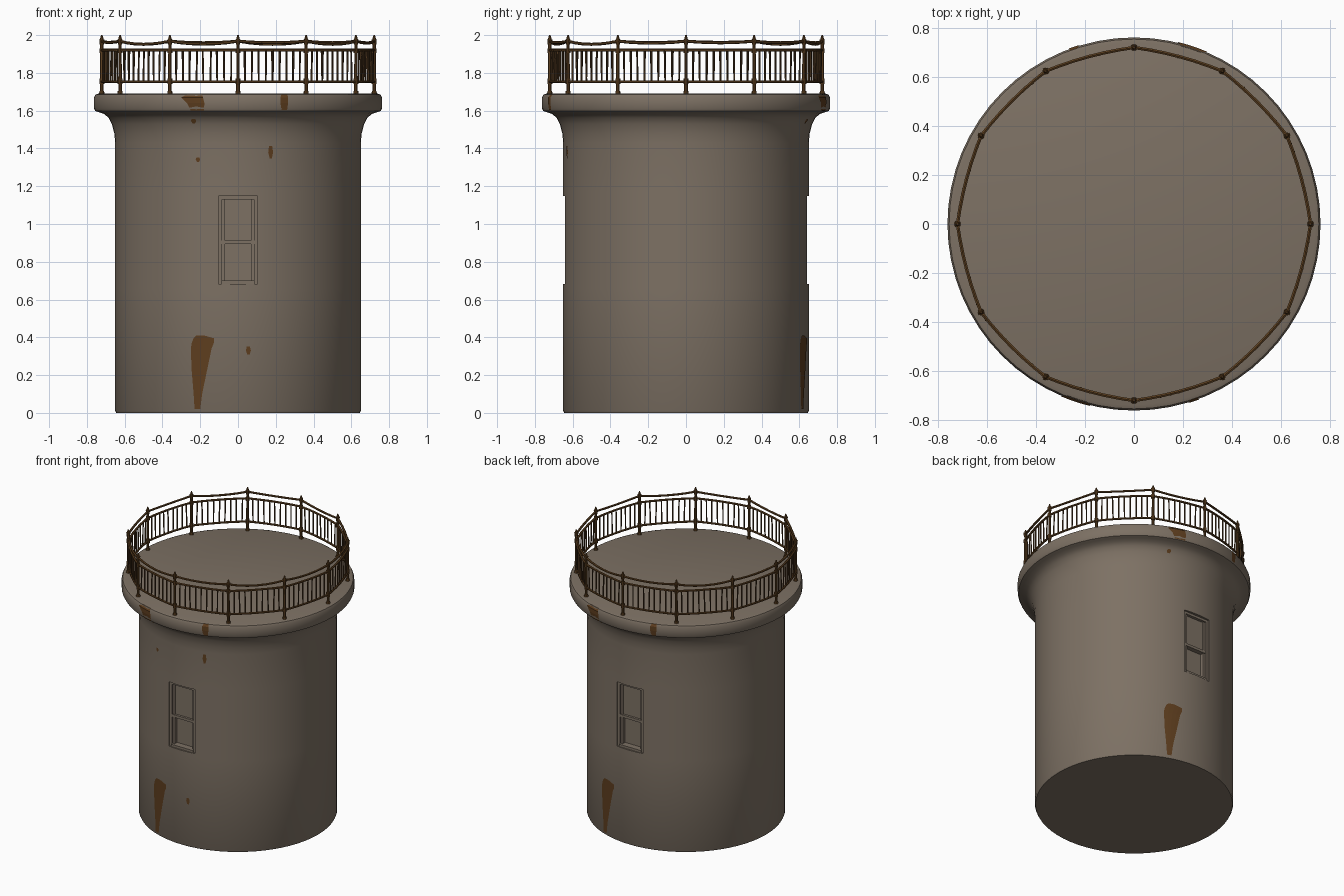
import bpy, bmesh, random
from math import sin, cos, pi, sqrt
from mathutils import Vector, Matrix

random.seed(4)
cube = bpy.data.objects.get("Cube")
if cube:
    bpy.data.objects.remove(cube)


def material(name, rgb):
    m = bpy.data.materials.new(name)
    m.use_nodes = True
    m.diffuse_color = (*rgb, 1)
    m.node_tree.nodes["Principled BSDF"].inputs["Base Color"].default_value = (*rgb, 1)
    return m


STONE = material("weathered stone", (0.205, 0.165, 0.127))
RUST = material("rust stain", (0.11, 0.047, 0.013))
IRON = material("rusty iron", (0.112, 0.052, 0.015))
DARK = material("dark iron", (0.08, 0.039, 0.014))


def make(name, bm, mat, smooth=None):
    bmesh.ops.recalc_face_normals(bm, faces=bm.faces)
    mesh = bpy.data.meshes.new(name)
    bm.to_mesh(mesh)
    bm.free()
    mesh.materials.append(mat)
    ob = bpy.data.objects.new(name, mesh)
    bpy.context.collection.objects.link(ob)
    if smooth:
        shade(ob, smooth)
    return ob


def shade(ob, angle):
    bpy.ops.object.select_all(action="DESELECT")
    ob.select_set(True)
    bpy.context.view_layer.objects.active = ob
    bpy.ops.object.shade_smooth_by_angle(angle=angle)


def rod(bm, p, q, r1, r2=None, sides=6):
    p, q = Vector(p), Vector(q)
    d = q - p
    mat = Matrix.Translation((p + q) / 2) @ d.to_track_quat("Z", "Y").to_matrix().to_4x4()
    bmesh.ops.create_cone(bm, cap_ends=True, segments=sides, radius1=r1,
                          radius2=r1 if r2 is None else r2, depth=d.length, matrix=mat)


def box(bm, lo, hi, turn):
    lo, hi = Vector(lo), Vector(hi)
    mat = turn @ Matrix.Translation((lo + hi) / 2) @ Matrix.Diagonal((*(hi - lo), 1))
    bmesh.ops.create_cube(bm, size=1, matrix=mat)


SIDES = (("front", Matrix.Identity(4)), ("back", Matrix.Rotation(pi, 4, "Z")))

# Tower: one lathed profile with a flared neck and a rounded gallery rim
PROFILE = [(0.645, 0), (0.65, 0.01), (0.65, 0.66), (0.65, 1.17), (0.65, 1.43), (0.655, 1.48),
           (0.668, 1.53), (0.685, 1.562), (0.708, 1.582), (0.735, 1.591), (0.755, 1.598),
           (0.762, 1.612), (0.762, 1.67), (0.755, 1.685), (0.74, 1.69)]
SEG = 64
bm = bmesh.new()
rings = [[bm.verts.new((r * cos(2 * pi * i / SEG), r * sin(2 * pi * i / SEG), z))
          for i in range(SEG)] for r, z in PROFILE]
for a, b in zip(rings, rings[1:]):
    for i in range(SEG):
        j = (i + 1) % SEG
        bm.faces.new((a[i], a[j], b[j], b[i]))
bm.faces.new(rings[0])
bm.faces.new(rings[-1])
tower = make("tower", bm, STONE)

# Window openings, front and back
for side, turn in SIDES:
    bm = bmesh.new()
    box(bm, (-0.104, -0.8, 0.683), (0.104, -0.595, 1.147), turn)
    cutter = make("window_cutter", bm, STONE)
    cutter.hide_render = True
    mod = tower.modifiers.new("opening", "BOOLEAN")
    mod.operation, mod.solver, mod.object = "DIFFERENCE", "EXACT", cutter
    bpy.context.view_layer.objects.active = tower
    bpy.ops.object.modifier_apply(modifier=mod.name)
    bpy.data.objects.remove(cutter)

    # Frame border and a sill
    bm = bmesh.new()
    for x in (-1, 1):
        a, b = sorted((x * 0.105, x * 0.086))
        box(bm, (a, -0.632, 0.682), (b, -0.59, 1.148), turn)
    box(bm, (-0.087, -0.632, 1.13), (0.087, -0.59, 1.148), turn)
    box(bm, (-0.087, -0.64, 0.682), (0.087, -0.59, 0.7), turn)
    make(side + "_window_frame", bm, STONE)

    # Two sashes, the upper one standing forward of the lower
    bm = bmesh.new()
    box(bm, (-0.087, -0.612, 0.905), (0.087, -0.59, 1.13), turn)
    box(bm, (-0.087, -0.628, 0.893), (0.087, -0.59, 0.912), turn)
    for x in (-1, 1):
        a, b = sorted((x * 0.087, x * 0.07))
        box(bm, (a, -0.622, 0.7), (b, -0.59, 1.13), turn)
    make(side + "_window_sashes", bm, STONE)
shade(tower, 0.7)


# Rust stains: thin sheets that follow the tower's profile
def radius_at(z):
    for (r0, z0), (r1, z1) in zip(PROFILE, PROFILE[1:]):
        if z0 <= z <= z1:
            return r0 + (r1 - r0) * (z - z0) / (z1 - z0)
    return PROFILE[-1][0]


def stain(name, rows, turn):
    bm = bmesh.new()
    grid = []
    for z, x0, x1 in rows:
        r = radius_at(z) + 0.0025
        xs = [x0 + (x1 - x0) * k / 4 for k in range(5)]
        grid.append([bm.verts.new(turn @ Vector((x, -sqrt(r * r - x * x), z))) for x in xs])
    for a, b in zip(grid, grid[1:]):
        for k in range(4):
            bm.faces.new((a[k], a[k + 1], b[k + 1], b[k]))
    ob = make(name, bm, RUST)
    # Sheet normals point outwards
    if sum(f.normal.dot(f.center * Vector((1, 1, 0))) for f in ob.data.polygons) < 0:
        ob.data.flip_normals()


def blob(x, z, w, h):
    return [(z - h, x - w * 0.4, x + w * 0.5), (z, x - w, x + w), (z + h, x - w * 0.7, x + w * 0.6)]


STREAK = [(0.02, -0.23, -0.2), (0.1, -0.235, -0.19), (0.22, -0.245, -0.165),
          (0.34, -0.25, -0.14), (0.37, -0.245, -0.128), (0.395, -0.235, -0.127), (0.41, -0.22, -0.18)]
RIM_LARGE = [(1.6, -0.25, -0.18), (1.64, -0.27, -0.178), (1.67, -0.3, -0.185), (1.687, -0.27, -0.19)]
RIM_SMALL = [(1.604, 0.23, 0.26), (1.64, 0.225, 0.265), (1.67, 0.225, 0.265), (1.686, 0.23, 0.262)]
for side, turn in SIDES:
    stain(side + "_streak", STREAK, turn)
    stain(side + "_rim_stain_large", RIM_LARGE, turn)
    stain(side + "_rim_stain_small", RIM_SMALL, turn)
    stain(side + "_neck_spot", blob(-0.235, 1.545, 0.014, 0.012), turn)
front = SIDES[0][1]
stain("front_upper_left_spot", blob(0.173, 1.38, 0.013, 0.033), front)
stain("front_upper_right_spot", blob(-0.212, 1.34, 0.012, 0.012), front)
stain("front_low_spot", blob(0.055, 0.33, 0.013, 0.022), front)

# Railing: twelve posts, two level rails, a sagging top rail and balusters
POSTS, R, BOW = 12, 0.721, 0.012


def rail_point(i, t, z):
    """Point a fraction t along bay i, where rails bow slightly outwards."""
    a, b = (Vector((R * cos(2 * pi * k / POSTS), R * sin(2 * pi * k / POSTS), 0)) for k in (i, i + 1))
    p = a.lerp(b, t)
    p += p.normalized() * BOW * 4 * t * (1 - t)
    p.z = z
    return p


posts, rails, balusters = bmesh.new(), bmesh.new(), bmesh.new()
for i in range(POSTS):
    for z0, z1, r0, r1 in ((1.68, 1.705, 0.016, 0.012), (1.7, 1.975, 0.0095, 0.0085),
                           (1.74, 1.77, 0.013, 0.013), (1.905, 1.93, 0.013, 0.013),
                           (1.95, 1.978, 0.011, 0.014), (1.978, 2.0, 0.01, 0.004)):
        rod(posts, rail_point(i, 0, z0), rail_point(i, 0, z1), r0, r1, 8)
    for z, sag in ((1.753, 0), (1.92, 0), (1.968, random.uniform(0.006, 0.018))):
        steps = [k / 6 for k in range(7)]
        path = [rail_point(i, t, z - sag * 4 * t * (1 - t)) for t in steps]
        for p, q in zip(path, path[1:]):
            rod(rails, p, q, 0.0078)
    for k in range(1, 10):
        foot = rail_point(i, k / 10, 1.75)
        head = foot + Vector((random.uniform(-1, 1), random.uniform(-1, 1), 0)) * 0.004
        head.z = 1.922
        rod(balusters, foot, head, 0.005, sides=5)
make("railing_posts", posts, IRON, 0.6)
make("railing_rails", rails, IRON, 0.8)
make("railing_balusters", balusters, DARK, 0.8)
